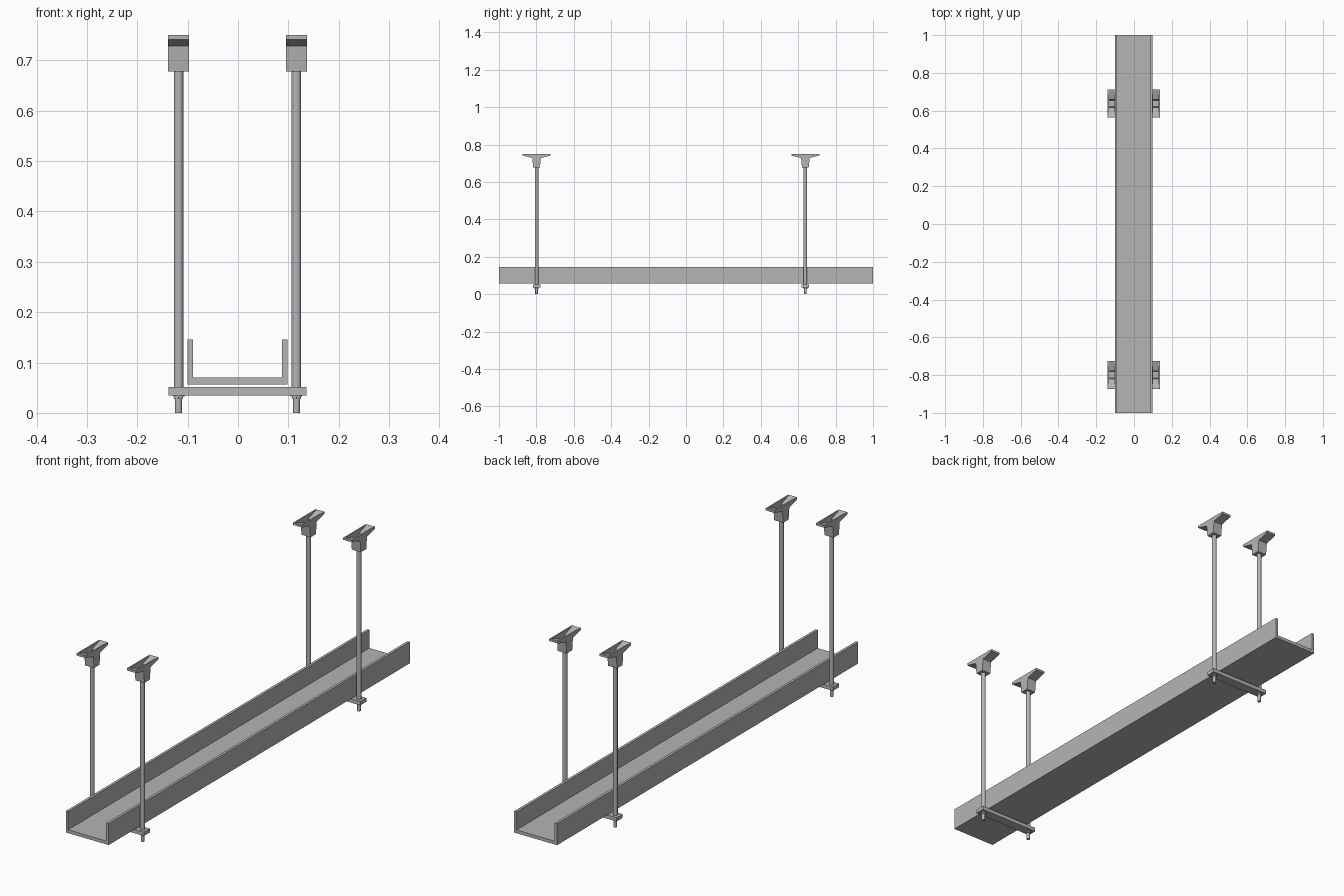
import bpy, bmesh
from mathutils import Vector

cube = bpy.data.objects.get("Cube")
if cube:
    bpy.data.objects.remove(cube)

steel = bpy.data.materials.new("galvanised_grey")
steel.use_nodes = True
grey = (0.46, 0.46, 0.46, 1)
steel.diffuse_color = grey
steel.node_tree.nodes["Principled BSDF"].inputs["Base Color"].default_value = grey

MID = -0.001           # sideways centre of the tray
ROD_X = 0.117          # rod distance from the centre
STATIONS = {"front": -0.799, "back": 0.638}


def finish(name, bm):
    bmesh.ops.recalc_face_normals(bm, faces=bm.faces)
    mesh = bpy.data.meshes.new(name)
    bm.to_mesh(mesh)
    bm.free()
    mesh.materials.append(steel)
    obj = bpy.data.objects.new(name, mesh)
    bpy.context.collection.objects.link(obj)
    return obj


def prism(bm, points, direction):
    """Extrude a closed outline along a direction."""
    face = bm.faces.new([bm.verts.new(p) for p in points])
    new = bmesh.ops.extrude_face_region(bm, geom=[face])["geom"]
    verts = [g for g in new if isinstance(g, bmesh.types.BMVert)]
    bmesh.ops.translate(bm, verts=verts, vec=Vector(direction))


def mirrored(half):
    """Complete a half outline, listed from its first to last point."""
    return half + [(-a, b) for a, b in reversed(half)]


def cylinder(name, x, y, z0, z1, radius, sides):
    bpy.ops.mesh.primitive_cylinder_add(vertices=sides, radius=radius, depth=z1 - z0,
                                        location=(x, y, (z0 + z1) / 2))
    obj = bpy.context.object
    obj.name = name
    obj.data.materials.append(steel)
    if sides > 8:
        bpy.ops.object.shade_smooth_by_angle()
    return obj


# Open cable tray
bm = bmesh.new()
tray = mirrored([(0.0995, 0.056), (0.0995, 0.146), (0.0885, 0.146), (0.0885, 0.07)])
prism(bm, [(MID + a, -1, b) for a, b in tray], (0, 2, 0))
finish("cable_tray", bm)

# Clamp outlines: solid cheeks and a hollow centre
OUTER = [(0.075, 0.75), (0.075, 0.741), (0.023, 0.728), (0.018, 0.678)]
INNER = [(0.017, 0.69), (0.021, 0.733), (0.07, 0.75)]
CHEEK, CLAMP = 0.006, 0.042


def clamp(name, x, y):
    bm = bmesh.new()
    left = x - CLAMP / 2
    hollow = OUTER + [(-a, b) for a, b in reversed(OUTER)]
    hollow += [(-a, b) for a, b in reversed(INNER)] + INNER
    for start, width, outline in ((left, CHEEK, mirrored(OUTER)),
                                  (left + CHEEK, CLAMP - 2 * CHEEK, hollow),
                                  (left + CLAMP - CHEEK, CHEEK, mirrored(OUTER))):
        prism(bm, [(start, y + a, b) for a, b in outline], (width, 0, 0))
    finish(name, bm)


# Two hangers, each a cross bar on a pair of rods
for place, y in STATIONS.items():
    bm = bmesh.new()
    bar = mirrored([(0.137, 0.035), (0.137, 0.051)])
    prism(bm, [(MID + a, y - 0.02, b) for a, b in bar], (0, 0.04, 0))
    finish(place + "_cross_bar", bm)
    for side, sign in (("left", 1), ("right", -1)):
        x = MID + sign * ROD_X
        tag = place + "_" + side
        cylinder(tag + "_rod", x, y, 0.05, 0.69, 0.0095, 16)
        cylinder(tag + "_rod_end", x, y, 0, 0.05, 0.007, 16)
        cylinder(tag + "_washer", x, y, 0.033, 0.036, 0.0115, 16)
        cylinder(tag + "_nut", x, y, 0.028, 0.033, 0.0105, 6)
        clamp(tag + "_beam_clamp", x, y)
